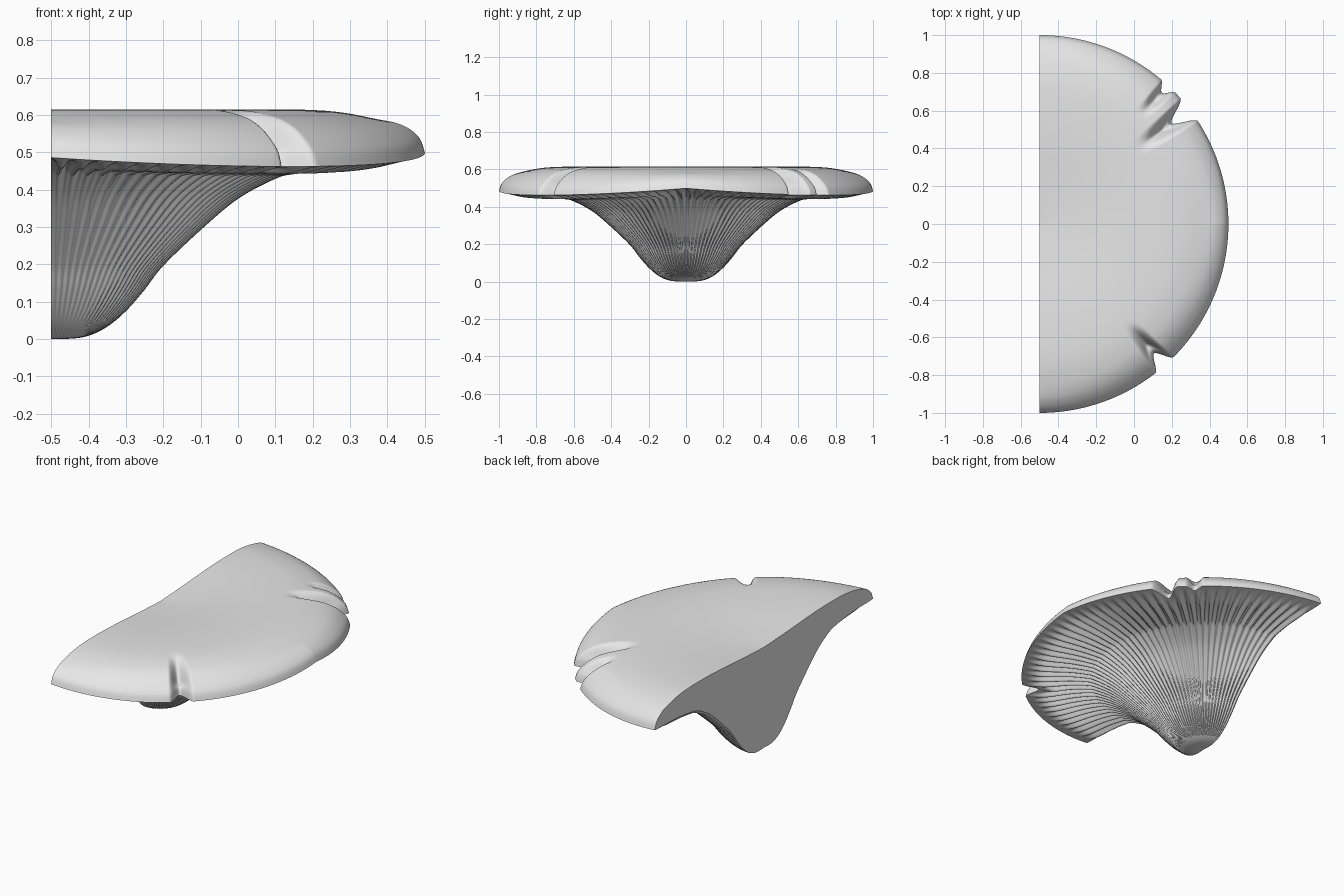
import bpy, bmesh, math

if "Cube" in bpy.data.objects:
    bpy.data.objects.remove(bpy.data.objects["Cube"], do_unlink=True)

RIBS, STEPS = 50, 500

# Half section of the cap: (radius, height), centre to rim and rim to foot
TOP = [(0, .585), (.2, .595), (.4, .608), (.55, .614), (.7, .613), (.8, .603),
       (.9, .58), (.95, .557), (.985, .525), (1, .485)]
UNDER = [(1, .485), (.9, .472), (.75, .463), (.65, .45), (.6, .437), (.5, .382),
         (.4, .297), (.3, .2), (.25, .135), (.2, .077), (.15, .034), (.1, .009),
         (.05, .001), (0, .003)]

# Rim notches: angle, half width, radial depth, groove start, groove depth
NOTCHES = [(47, 3, .05, .78, .03), (37.4, 4.5, .12, .64, .05), (-48.5, 3.8, .085, .7, .05)]


def smooth(a, b, x):
    t = min(1, max(0, (x - a) / (b - a)))
    return t * t * (3 - 2 * t)


def spline(points, cuts=6):
    """Smooth curve through the points."""
    out = []
    for i in range(len(points) - 1):
        p = [points[min(max(i + k, 0), len(points) - 1)] for k in (-1, 0, 1, 2)]
        for j in range(cuts):
            t = j / cuts
            out.append(tuple(
                b + t / 2 * (c - a + t * (2 * a - 5 * b + 4 * c - d + t * (3 * (b - c) + d - a)))
                for a, b, c, d in zip(*p)))
    return out + [points[-1]]


def place(s, z, angle, on_top):
    """Position of a section point turned to an angle, with wave, notches and ribs."""
    wave = .03 * ((abs(angle) - 50) / 45) ** 2 - .023
    z += wave * smooth(.85 if on_top else .6, 1, s)
    r = s
    for centre, width, depth, start, groove in NOTCHES:
        f = smooth(width, 0, abs(angle - centre))
        r -= f * depth * smooth(start, 1, s)
        if on_top:
            z -= f * groove * smooth(start, .92, s) * smooth(1, .92, s)
    a = math.radians(angle)
    if not on_top:
        fade = smooth(.05, .25, s) * smooth(1, .85, s)
        z += .014 * s * fade * math.cos(2 * RIBS * a)
    return (r * math.cos(a) - .5, r * math.sin(a), z)


# Sweep the section through half a turn
top = spline(TOP)
section = [(s, z, True) for s, z in top[1:]] + [(s, z, False) for s, z in spline(UNDER)[1:-1]]
bm = bmesh.new()
crown = bm.verts.new((-.5, 0, TOP[0][1]))
foot = bm.verts.new((-.5, 0, UNDER[-1][1]))
columns = []
for i in range(STEPS + 1):
    angle = -90 + 180 * i / STEPS
    columns.append([crown] + [bm.verts.new(place(s, z, angle, t)) for s, z, t in section] + [foot])
for a, b in zip(columns, columns[1:]):
    for j in range(len(a) - 1):
        corners = list(dict.fromkeys([a[j], a[j + 1], b[j + 1], b[j]]))
        bm.faces.new(corners)

# Flat cut face at the back
bm.faces.new(columns[0] + columns[-1][-2:0:-1])
bmesh.ops.recalc_face_normals(bm, faces=bm.faces)

mesh = bpy.data.meshes.new("mushroom_cap")
bm.to_mesh(mesh)
bm.free()
cap = bpy.data.objects.new("mushroom_cap", mesh)
bpy.context.collection.objects.link(cap)

# Plain grey
grey = bpy.data.materials.new("light_grey")
grey.use_nodes = True
colour = (.8, .8, .8, 1)
grey.diffuse_color = colour
grey.node_tree.nodes["Principled BSDF"].inputs["Base Color"].default_value = colour
mesh.materials.append(grey)

bpy.ops.object.select_all(action='DESELECT')
cap.select_set(True)
bpy.context.view_layer.objects.active = cap
bpy.ops.object.shade_smooth_by_angle(angle=math.radians(45))
